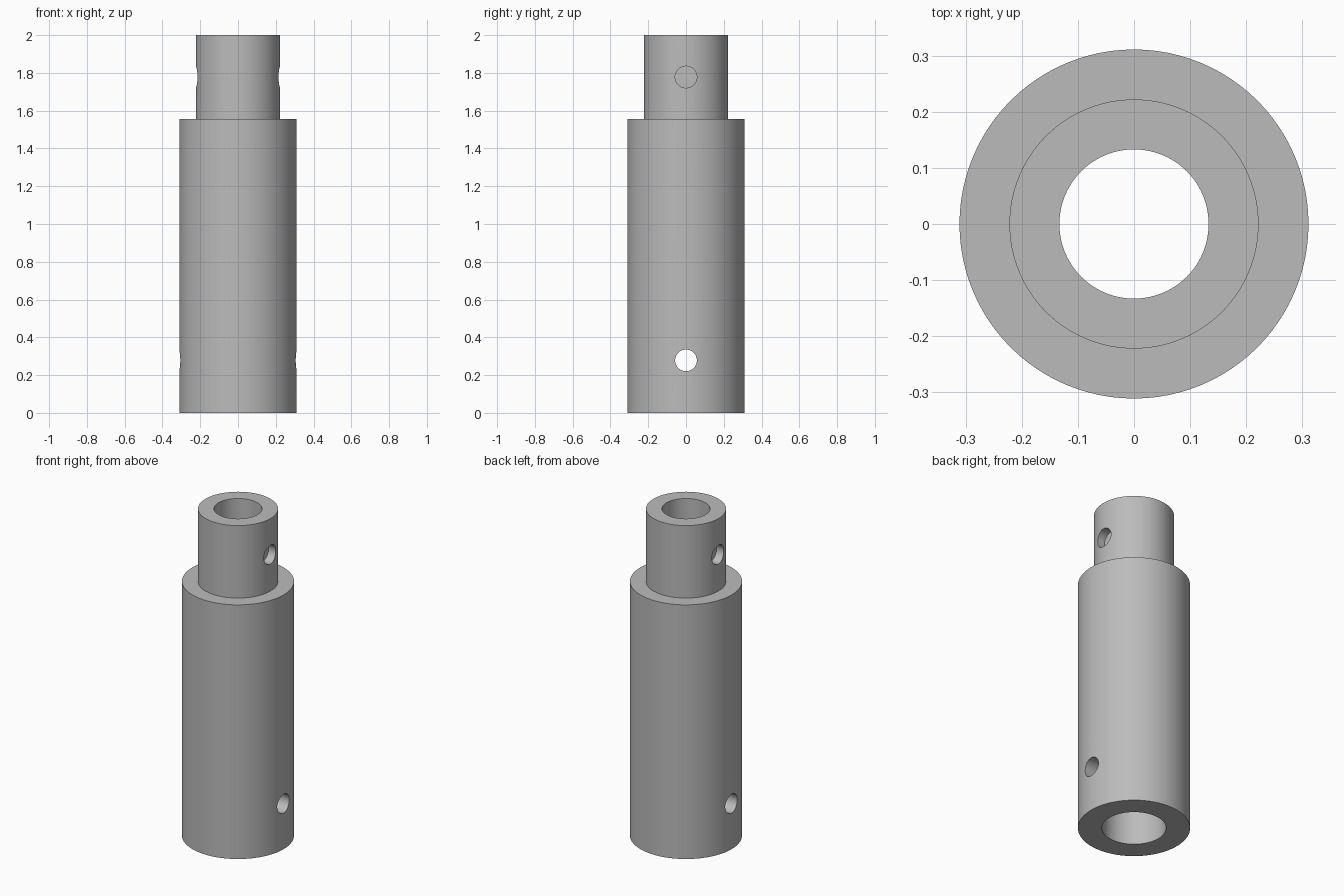
import bpy
from math import radians

cube = bpy.data.objects.get("Cube")
if cube:
    bpy.data.objects.remove(cube, do_unlink=True)

SEGMENTS = 96
BODY_R, SPIGOT_R = 0.311, 0.222
SOCKET_R, BORE_R = 0.178, 0.133
SHOULDER_Z, SOCKET_TOP, TOP_Z = 1.556, 0.56, 2.0
PIN_R = 0.0575

steel = bpy.data.materials.new("steel_grey")
steel.use_nodes = True
grey = (0.5, 0.5, 0.5, 1)
steel.diffuse_color = grey
steel.node_tree.nodes["Principled BSDF"].inputs["Base Color"].default_value = grey


def lathe(name, profile):
    """Revolve a closed (radius, height) profile around the z axis."""
    verts = [(r, 0, z) for r, z in profile]
    n = len(verts)
    mesh = bpy.data.meshes.new(name)
    mesh.from_pydata(verts, [(i, (i + 1) % n) for i in range(n)], [])
    obj = bpy.data.objects.new(name, mesh)
    bpy.context.collection.objects.link(obj)
    screw = obj.modifiers.new("revolve", 'SCREW')
    screw.steps = screw.render_steps = SEGMENTS
    screw.use_merge_vertices = True
    screw.use_normal_calculate = True
    return obj


def drill(target, name, x_center, z, length):
    """Cut a round hole along the x axis."""
    bpy.ops.mesh.primitive_cylinder_add(
        vertices=48, radius=PIN_R, depth=length,
        location=(x_center, 0, z), rotation=(0, radians(90), 0))
    cutter = bpy.context.object
    cutter.name = name
    cutter.hide_render = True
    mod = target.modifiers.new(name, 'BOOLEAN')
    mod.operation = 'DIFFERENCE'
    mod.solver = 'EXACT'
    mod.object = cutter
    return cutter


# Stepped tube with a wide lower socket and a narrower upper bore
tube = lathe("stepped_tube", [
    (SOCKET_R, 0), (BODY_R, 0), (BODY_R, SHOULDER_Z), (SPIGOT_R, SHOULDER_Z),
    (SPIGOT_R, TOP_Z), (BORE_R, TOP_Z), (BORE_R, SOCKET_TOP), (SOCKET_R, SOCKET_TOP)])
tube.data.materials.append(steel)

# Through pin hole below, blind pin holes on both sides of the spigot
cutters = [drill(tube, "pin_hole_cutter", 0, 0.278, 1)]
for side in (-1, 1):
    cutters.append(drill(tube, "blind_hole_cutter", side * 0.267, 1.778, 0.2))

# Bake the cuts, then remove the cutters
bpy.ops.object.select_all(action='DESELECT')
bpy.context.view_layer.objects.active = tube
tube.select_set(True)
for mod in list(tube.modifiers):
    bpy.ops.object.modifier_apply(modifier=mod.name)
for cutter in cutters:
    bpy.data.objects.remove(cutter, do_unlink=True)

bpy.ops.object.shade_smooth_by_angle(angle=radians(30))
